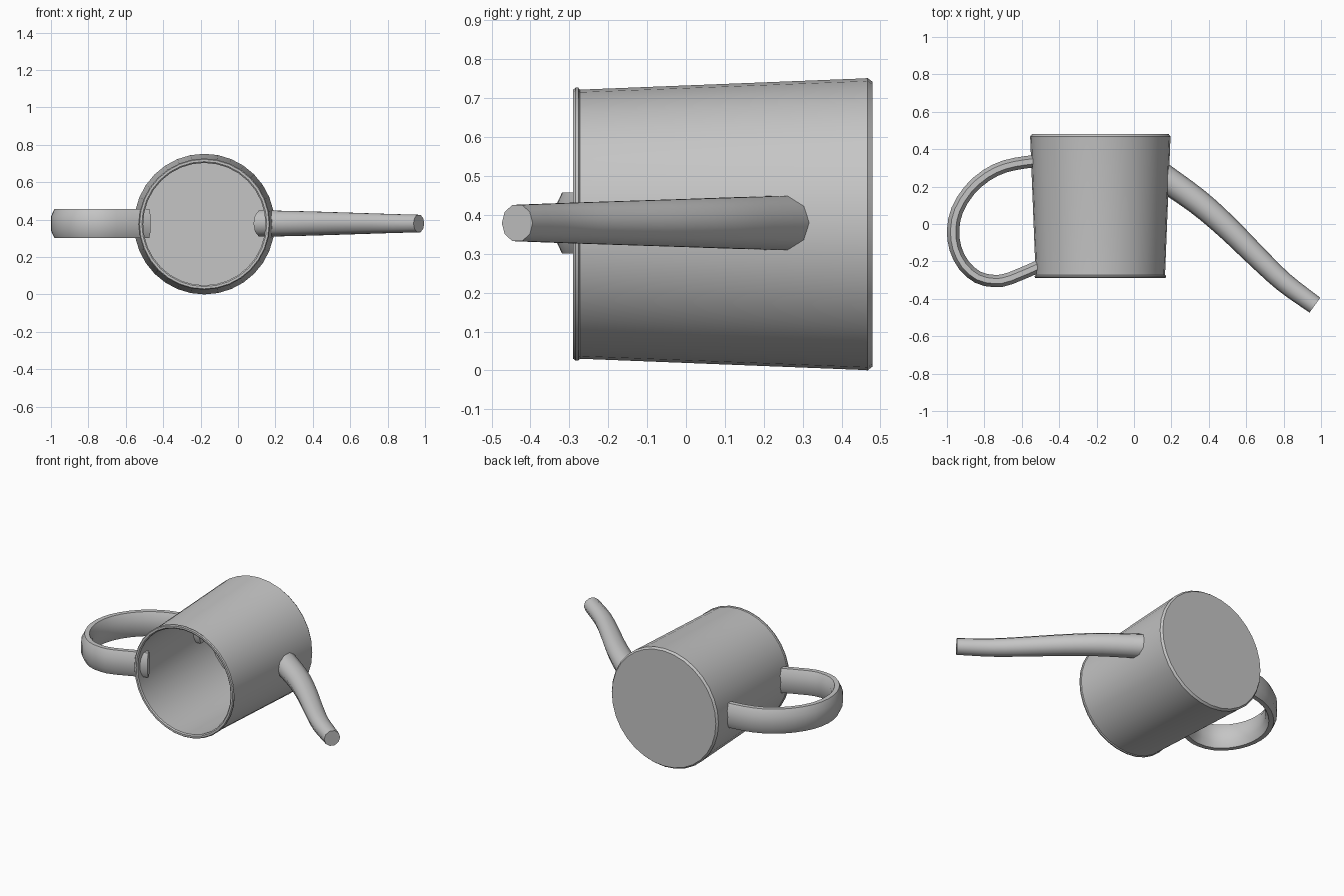
import bpy, bmesh
from math import sin, cos, pi, radians
from mathutils import Vector

cube = bpy.data.objects.get("Cube")
if cube:
    bpy.data.objects.remove(cube, do_unlink=True)

grey = bpy.data.materials.new("plain grey")
grey.use_nodes = True
COLOUR = (0.56, 0.56, 0.56, 1)
grey.diffuse_color = COLOUR
grey.node_tree.nodes["Principled BSDF"].inputs["Base Color"].default_value = COLOUR

AXIS_X, AXIS_Z = -0.18, 0.376


def loft(name, rings, angle):
    """Skin a row of equal-sized rings and cap both ends."""
    bm = bmesh.new()
    loops = [[bm.verts.new(p) for p in ring] for ring in rings]
    n = len(loops[0])
    for a, b in zip(loops, loops[1:]):
        for i in range(n):
            j = (i + 1) % n
            bm.faces.new((a[i], a[j], b[j], b[i]))
    bm.faces.new(loops[0])
    bm.faces.new(loops[-1])
    bmesh.ops.recalc_face_normals(bm, faces=bm.faces[:])
    mesh = bpy.data.meshes.new(name)
    bm.to_mesh(mesh)
    bm.free()
    mesh.materials.append(grey)
    obj = bpy.data.objects.new(name, mesh)
    bpy.context.collection.objects.link(obj)
    bpy.ops.object.select_all(action='DESELECT')
    bpy.context.view_layer.objects.active = obj
    obj.select_set(True)
    bpy.ops.object.shade_smooth_by_angle(angle=radians(angle))
    return obj


def smooth_path(points, steps):
    """Catmull-Rom curve through flat points."""
    p = [Vector(q) for q in points]
    p = [2 * p[0] - p[1]] + p + [2 * p[-1] - p[-2]]
    path = []
    for a, b, c, d in zip(p, p[1:], p[2:], p[3:]):
        for s in range(steps):
            t = s / steps
            path.append(0.5 * (2 * b + (c - a) * t + (2 * a - 5 * b + 4 * c - d) * t * t
                               + (3 * b - a - 3 * c + d) * t ** 3))
    return path + [p[-2]]


def sweep(name, path, section, z, angle):
    """Sweep a section (across, up) along a level path; section(t) may vary."""
    rings = []
    last = len(path) - 1
    for i, p in enumerate(path):
        tangent = (path[min(i + 1, last)] - path[max(i - 1, 0)]).normalized()
        side = Vector((-tangent.y, tangent.x))
        rings.append([(*(p + side * u), z + v) for u, v in section(i / last)])
    return loft(name, rings, angle)


# Hollow tapered can lying on its side, from inner floor round the lip to the base
profile = [(0.354, 0.455), (0.328, -0.272), (0.327, -0.284), (0.334, -0.29),
           (0.346, -0.29), (0.351, -0.284), (0.351, -0.277), (0.346, -0.273),
           (0.375, 0.46), (0.376, 0.467), (0.366, 0.48)]
SIDES = 32
loft("can_body",
     [[(AXIS_X + r * sin(2 * pi * k / SIDES), y, AXIS_Z + r * cos(2 * pi * k / SIDES))
       for k in range(SIDES)] for r, y in profile], 30)

# Flat band handle with bevelled edges
band = [(0.033, 0.038), (0.014, 0.078), (-0.014, 0.078), (-0.033, 0.038),
        (-0.033, -0.038), (-0.014, -0.078), (0.014, -0.078), (0.033, -0.038)]
handle_points = [(-0.49, 0.34), (-0.58, 0.33), (-0.69, 0.308), (-0.79, 0.26), (-0.88, 0.18),
                 (-0.945, 0.075), (-0.967, -0.03), (-0.955, -0.13), (-0.91, -0.22),
                 (-0.835, -0.285), (-0.745, -0.305), (-0.66, -0.29), (-0.48, -0.213)]
sweep("handle", smooth_path(handle_points, 2), lambda t: band, 0.379, 45)

# Tapered ten-sided spout with a gentle double bend
def spout_section(t):
    r = 0.074 - 0.025 * t
    return [(r * cos(2 * pi * k / 10), r * sin(2 * pi * k / 10)) for k in range(10)]

spout_points = [(0.125, 0.272), (0.34, 0.12), (0.5, -0.02), (0.65, -0.168),
                (0.8, -0.31), (0.967, -0.434)]
sweep("spout", smooth_path(spout_points, 3), spout_section, 0.379, 45)
